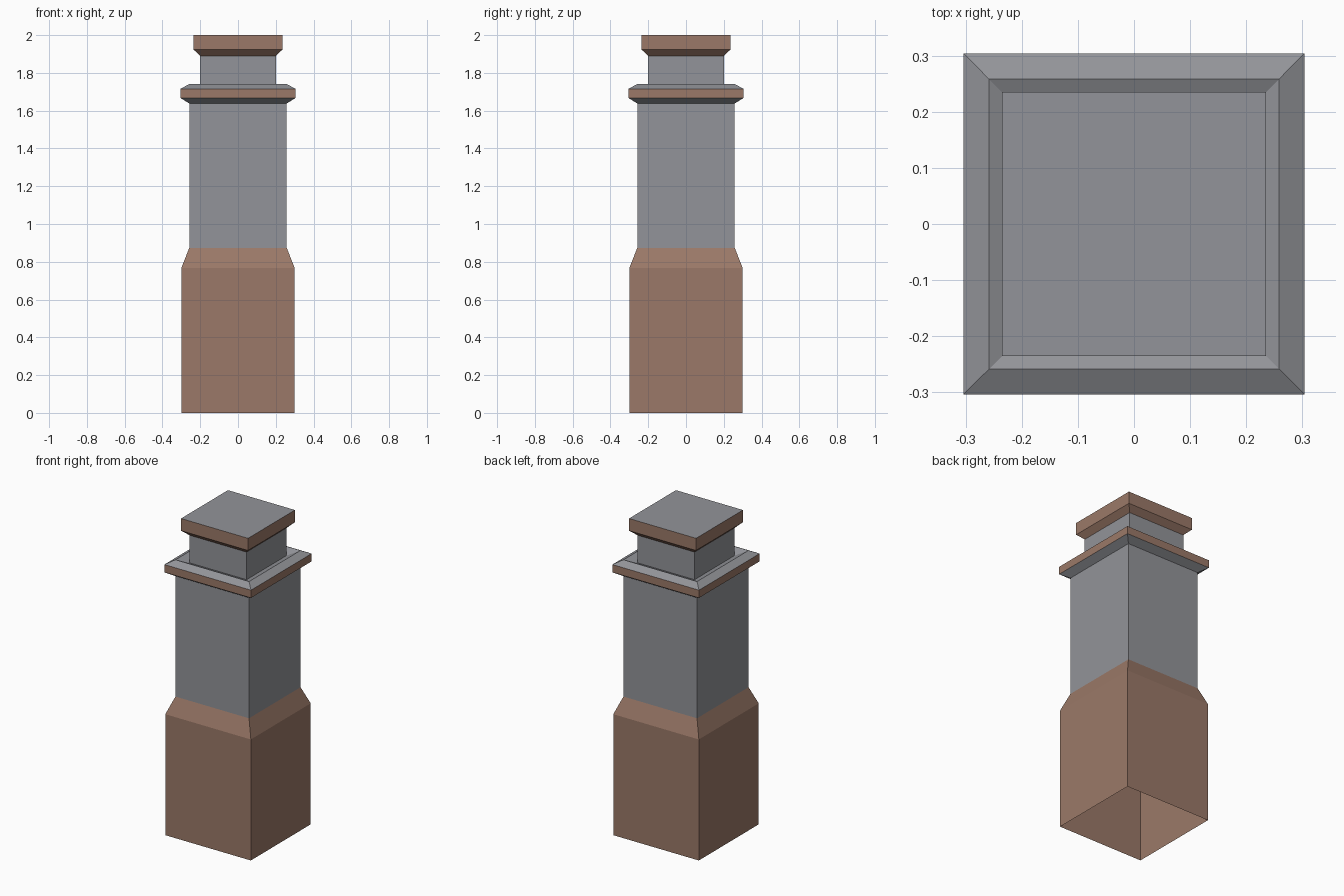
import bpy
import bmesh

cube = bpy.data.objects.get("Cube")
if cube:
    bpy.data.objects.remove(cube, do_unlink=True)


def make_material(name, rgb):
    mat = bpy.data.materials.new(name)
    mat.use_nodes = True
    colour = (*rgb, 1.0)
    mat.diffuse_color = colour
    mat.node_tree.nodes["Principled BSDF"].inputs["Base Color"].default_value = colour
    return mat


BROWN, GREY = 0, 1
materials = [
    make_material("brown brick", (0.328, 0.191, 0.138)),
    make_material("grey stone", (0.291, 0.296, 0.319)),
]


def square_loft(name, profile, bands, top=None):
    """Stack square rings of (half width, height); one colour per band."""
    bm = bmesh.new()
    corners = [(-1, -1), (1, -1), (1, 1), (-1, 1)]
    rings = [[bm.verts.new((x * half, y * half, z)) for x, y in corners]
             for half, z in profile]
    for lower, upper, colour in zip(rings, rings[1:], bands):
        for i in range(4):
            j = (i + 1) % 4
            face = bm.faces.new((lower[i], lower[j], upper[j], upper[i]))
            face.material_index = colour
    if top is not None:
        bm.faces.new(rings[-1]).material_index = top
    mesh = bpy.data.meshes.new(name)
    bm.to_mesh(mesh)
    bm.free()
    for mat in materials:
        mesh.materials.append(mat)
    obj = bpy.data.objects.new(name, mesh)
    bpy.context.collection.objects.link(obj)
    return obj


# Hollow plinth, open underneath, with a sloped shoulder
square_loft("base", [(0.30, 0), (0.30, 0.767), (0.258, 0.874)], [BROWN, BROWN])

# Main stack
square_loft("shaft", [(0.258, 0.874), (0.258, 1.638)], [GREY])

# Flared collar with a dished top that falls towards the neck
square_loft("collar",
            [(0.258, 1.638), (0.304, 1.667), (0.304, 1.716),
             (0.258, 1.741), (0.20, 1.715)],
            [GREY, BROWN, GREY, GREY])

# Narrow neck
square_loft("neck", [(0.20, 1.715), (0.20, 1.89)], [GREY])

# Cap with a chamfered underside
square_loft("cap", [(0.20, 1.89), (0.235, 1.923), (0.235, 2.0)],
            [BROWN, BROWN], top=GREY)
